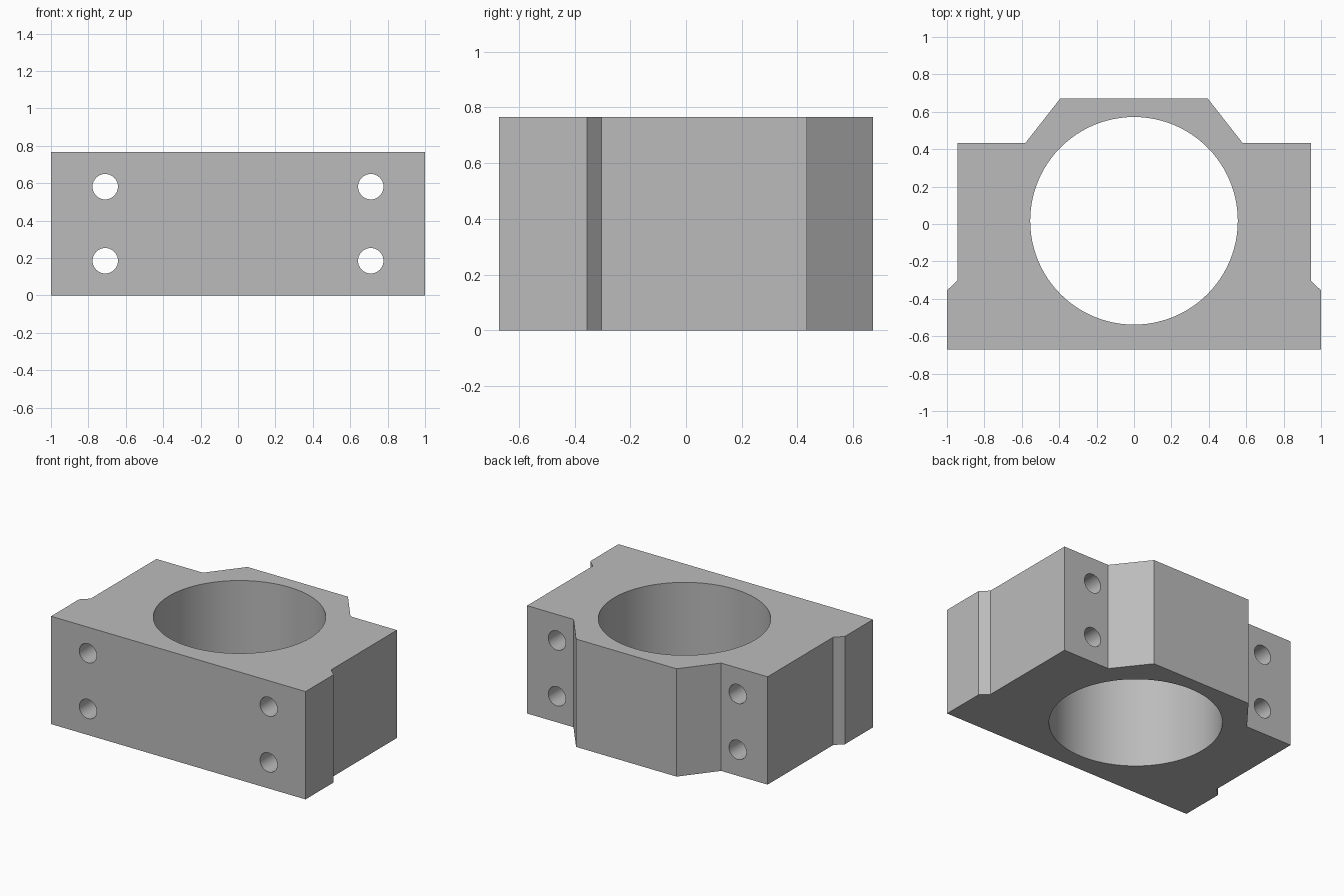
import bpy
import bmesh
from math import pi, radians
from mathutils import Matrix, Vector

cube = bpy.data.objects.get("Cube")
if cube:
    bpy.data.objects.remove(cube, do_unlink=True)

HEIGHT = 0.766
BORE_CENTRE, BORE_RADIUS = (0, 0.017, HEIGHT / 2), 0.555
BOLT_X, BOLT_DZ, BOLT_RADIUS = 0.71, 0.198, 0.068

grey = bpy.data.materials.new("plain grey")
grey.use_nodes = True
colour = (0.5, 0.5, 0.5, 1)
grey.diffuse_color = colour
grey.node_tree.nodes["Principled BSDF"].inputs["Base Color"].default_value = colour


def make_object(name, bm):
    bmesh.ops.recalc_face_normals(bm, faces=bm.faces[:])
    mesh = bpy.data.meshes.new(name)
    bm.to_mesh(mesh)
    bm.free()
    mesh.materials.append(grey)
    obj = bpy.data.objects.new(name, mesh)
    bpy.context.collection.objects.link(obj)
    return obj


def add_cylinder(bm, centre, radius, depth, sides, turn=0):
    matrix = Matrix.Translation(Vector(centre)) @ Matrix.Rotation(turn, 4, "X")
    bmesh.ops.create_cone(bm, cap_ends=True, segments=sides, radius1=radius,
                          radius2=radius, depth=depth, matrix=matrix)


# Block: half outline mirrored across x, then extruded upward
half = [(1, -0.67), (1, -0.355), (0.945, -0.303), (0.945, 0.434),
        (0.58, 0.434), (0.395, 0.67)]
outline = half + [(-x, y) for x, y in reversed(half)]
bm = bmesh.new()
base = bm.faces.new([bm.verts.new((x, y, 0)) for x, y in outline])
extruded = bmesh.ops.extrude_face_region(bm, geom=[base], use_keep_orig=True)
top = [v for v in extruded["geom"] if isinstance(v, bmesh.types.BMVert)]
bmesh.ops.translate(bm, vec=(0, 0, HEIGHT), verts=top)
block = make_object("bearing_block", bm)

# Cutter: the large bore and four bolt holes
bm = bmesh.new()
add_cylinder(bm, BORE_CENTRE, BORE_RADIUS, 2, 96)
for side in (-1, 1):
    for level in (-1, 1):
        centre = (side * BOLT_X, 0, HEIGHT / 2 + level * BOLT_DZ)
        add_cylinder(bm, centre, BOLT_RADIUS, 2, 40, pi / 2)
cutter = make_object("hole_cutter", bm)

# Cut the holes and remove the cutter
bpy.ops.object.select_all(action="DESELECT")
block.select_set(True)
bpy.context.view_layer.objects.active = block
cut = block.modifiers.new("holes", "BOOLEAN")
cut.operation = "DIFFERENCE"
cut.solver = "EXACT"
cut.object = cutter
bpy.ops.object.modifier_apply(modifier=cut.name)
bpy.data.objects.remove(cutter, do_unlink=True)

# Smooth hole walls, sharp block edges
bpy.ops.object.shade_smooth_by_angle(angle=radians(30))
